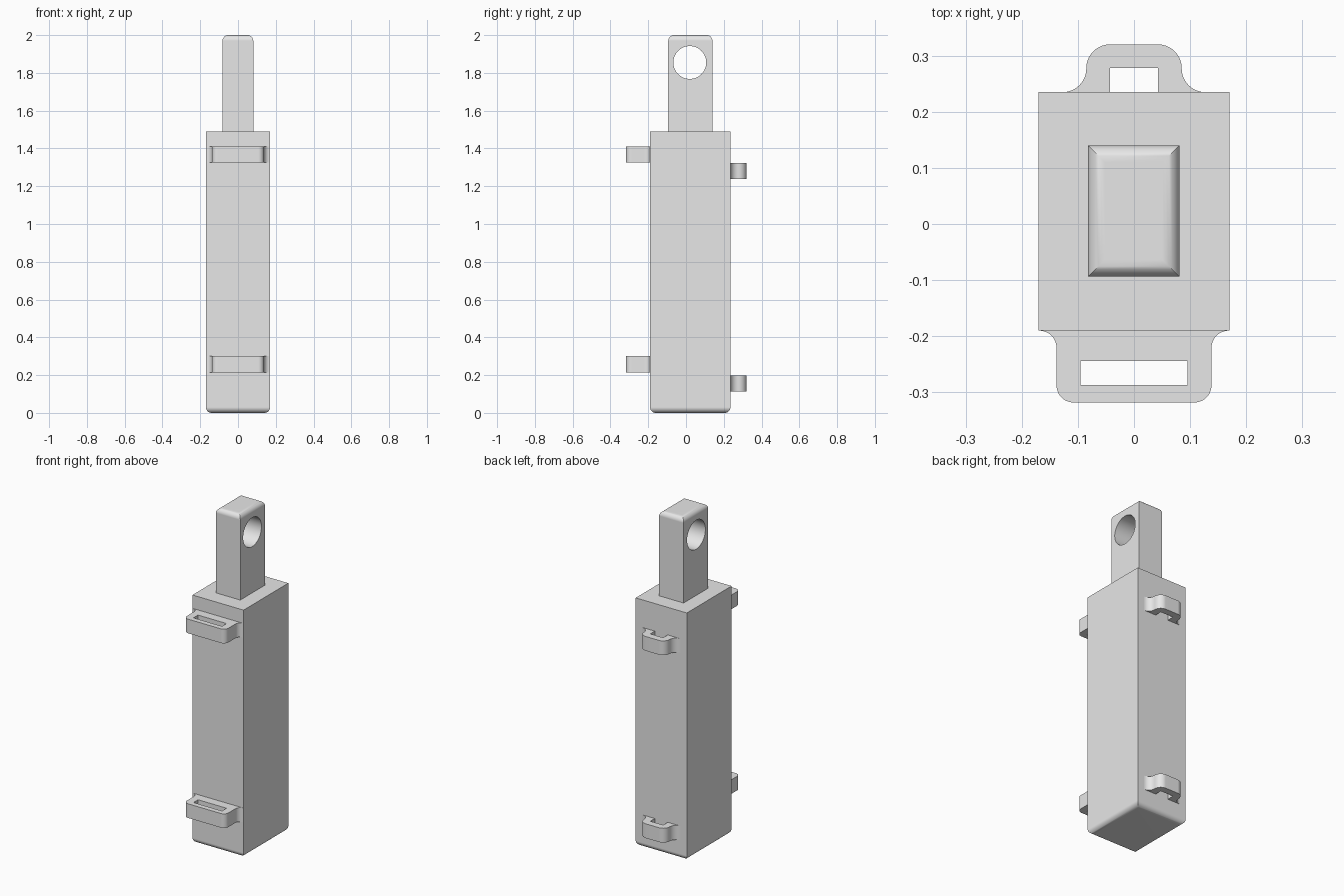
import bpy, bmesh, math

if "Cube" in bpy.data.objects:
    bpy.data.objects.remove(bpy.data.objects["Cube"], do_unlink=True)

grey = bpy.data.materials.new("light_grey")
grey.use_nodes = True
GREY = (0.8, 0.8, 0.8, 1)
grey.diffuse_color = GREY
grey.node_tree.nodes["Principled BSDF"].inputs["Base Color"].default_value = GREY


def activate(obj):
    bpy.ops.object.select_all(action='DESELECT')
    obj.select_set(True)
    bpy.context.view_layer.objects.active = obj


def finish(obj):
    activate(obj)
    bpy.ops.object.shade_smooth_by_angle(angle=math.radians(30))
    obj.modifiers.new("even_shading", 'WEIGHTED_NORMAL').keep_sharp = True


def block(name, low, high, round_top, radius):
    """Box with the rim of its top or bottom face rounded."""
    bm = bmesh.new()
    bmesh.ops.create_cube(bm, size=1)
    for v in bm.verts:
        v.co = [(a + b) / 2 + c * (b - a) for a, b, c in zip(low, high, v.co)]
    z = high[2] if round_top else low[2]
    rim = [e for e in bm.edges if all(abs(v.co.z - z) < 1e-4 for v in e.verts)]
    bmesh.ops.bevel(bm, geom=rim, offset=radius, segments=8, profile=0.5,
                    affect='EDGES')
    mesh = bpy.data.meshes.new(name)
    bm.to_mesh(mesh)
    bm.free()
    mesh.materials.append(grey)
    obj = bpy.data.objects.new(name, mesh)
    bpy.context.collection.objects.link(obj)
    return obj


def arc(cx, cy, r, start, end, steps=10):
    angles = [math.radians(start + (end - start) * i / steps) for i in range(steps + 1)]
    return [(cx + r * math.cos(a), cy + r * math.sin(a)) for a in angles]


def bracket_half(half_width, wall, tip, corner, flare):
    """Right half of a bracket outline: flared foot, then rounded corner."""
    foot = half_width + flare
    return ([(foot, wall - 0.01)]
            + arc(foot, wall + flare, flare, 270, 180)
            + arc(half_width - corner, tip - corner, corner, 0, 90))


def mirrored(half):
    return half + [(-x, y) for x, y in reversed(half)]


def bracket(name, outlines, side, z_low, z_high):
    """Flat filled outlines, thickened upward; side -1 points to the front."""
    curve = bpy.data.curves.new(name, 'CURVE')
    curve.dimensions = '2D'
    curve.fill_mode = 'BOTH'
    curve.extrude = (z_high - z_low) / 2
    for points in outlines:
        spline = curve.splines.new('POLY')
        spline.points.add(len(points) - 1)
        for p, (x, y) in zip(spline.points, points):
            p.co = (x, side * y, 0, 1)
        spline.use_cyclic_u = True
    curve.materials.append(grey)
    obj = bpy.data.objects.new(name, curve)
    bpy.context.collection.objects.link(obj)
    obj.location.z = (z_low + z_high) / 2
    activate(obj)
    bpy.ops.object.convert(target='MESH')
    obj = bpy.context.object
    bm = bmesh.new()
    bm.from_mesh(obj.data)
    bmesh.ops.remove_doubles(bm, verts=bm.verts, dist=1e-4)
    bmesh.ops.recalc_face_normals(bm, faces=bm.faces)
    bm.to_mesh(obj.data)
    bm.free()
    finish(obj)


# Main body
finish(block("body", (-0.17, -0.19, 0), (0.17, 0.235, 1.49), False, 0.03))

# Hanging tab with a round hole across it
tab = block("hanging_tab", (-0.082, -0.094, 1.48), (0.081, 0.14, 2), True, 0.03)
bpy.ops.mesh.primitive_cylinder_add(vertices=64, radius=0.087, depth=0.6,
                                    location=(0, 0.02, 1.855),
                                    rotation=(0, math.pi / 2, 0))
cutter = bpy.context.object
cutter.name = "hole_cutter"
cutter.hide_render = True
cutter.data.materials.append(grey)
cut = tab.modifiers.new("hole", 'BOOLEAN')
cut.operation = 'DIFFERENCE'
cut.solver = 'EXACT'
cut.object = cutter
activate(tab)
bpy.ops.object.modifier_apply(modifier="hole")
bpy.data.objects.remove(cutter, do_unlink=True)
finish(tab)

# Wide strap loops on the front, with a closed slot
wide = mirrored(bracket_half(0.138, 0.19, 0.318, 0.03, 0.031))
slot = mirrored([(0.095, 0.244), (0.095, 0.287)])
for label, z in (("lower", 0.215), ("upper", 1.325)):
    bracket(label + "_front_loop", [wide, slot], -1, z, z + 0.085)

# Narrow strap loops on the back, open toward the body
narrow = mirrored([(0.043, 0.278), (0.043, 0.225)]
                  + bracket_half(0.085, 0.235, 0.32, 0.042, 0.042))
for label, z in (("lower", 0.112), ("upper", 1.238)):
    bracket(label + "_back_loop", [narrow], 1, z, z + 0.086)
